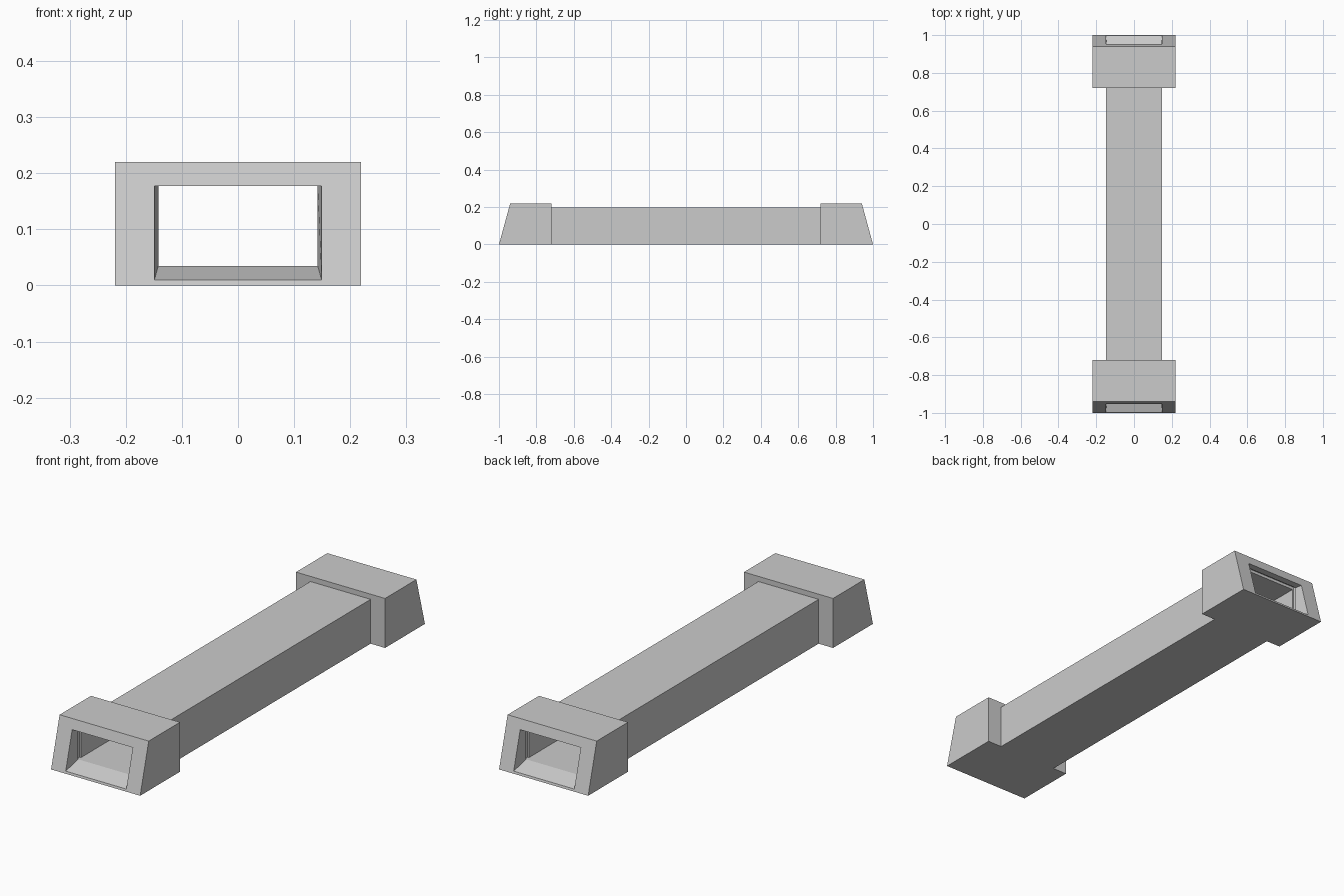
import bpy

if "Cube" in bpy.data.objects:
    bpy.data.objects.remove(bpy.data.objects["Cube"])

SLOPE = 0.06 / 0.22  # lean of the portal face


def ring(w, z0, z1, y=None):
    """Rectangular section; without y it lies on the leaning portal face."""
    def depth(z):
        return 1 - SLOPE * z if y is None else y
    return [(x, depth(z), z) for x, z in ((-w, z0), (w, z0), (w, z1), (-w, z1))]


def loft(name, rings):
    """Skin consecutive rings, then mirror to the other end."""
    verts = [p for r in rings for p in r]
    faces = []
    for i in range(len(rings) - 1):
        for k in range(4):
            n = (k + 1) % 4
            a, b = i * 4, i * 4 + 4
            if rings[i][k][1:] == rings[i + 1][k][1:] and rings[i][n][1:] == rings[i + 1][n][1:]:
                continue  # flat on the ground, no area
            faces.append((a + k, b + k, b + n, a + n))
    mesh = bpy.data.meshes.new(name)
    mesh.from_pydata(verts, [], faces)
    mesh.update()
    obj = bpy.data.objects.new(name, mesh)
    bpy.context.collection.objects.link(obj)
    mod = obj.modifiers.new("mirror_ends", 'MIRROR')
    mod.use_axis = (False, True, False)
    return obj


# Long passage: outer shell and inner lining
loft("passage_shell", [ring(0.148, 0, 0.197, 0), ring(0.148, 0, 0.197, 0.72)])
loft("passage_lining", [ring(0.142, 0.035, 0.177, 0.90), ring(0.142, 0.035, 0.177, 0)])

# Entrance portals: back shoulder, outer block, leaning face, tapered mouth, joint groove
loft("portal", [
    ring(0.148, 0, 0.197, 0.72),
    ring(0.219, 0, 0.22, 0.72),
    ring(0.219, 0, 0.22),
    ring(0.149, 0.01, 0.177),
    ring(0.142, 0.035, 0.177, 0.92),
    ring(0.148, 0.035, 0.19, 0.92),
    ring(0.148, 0.035, 0.19, 0.90),
    ring(0.142, 0.035, 0.177, 0.90),
])
